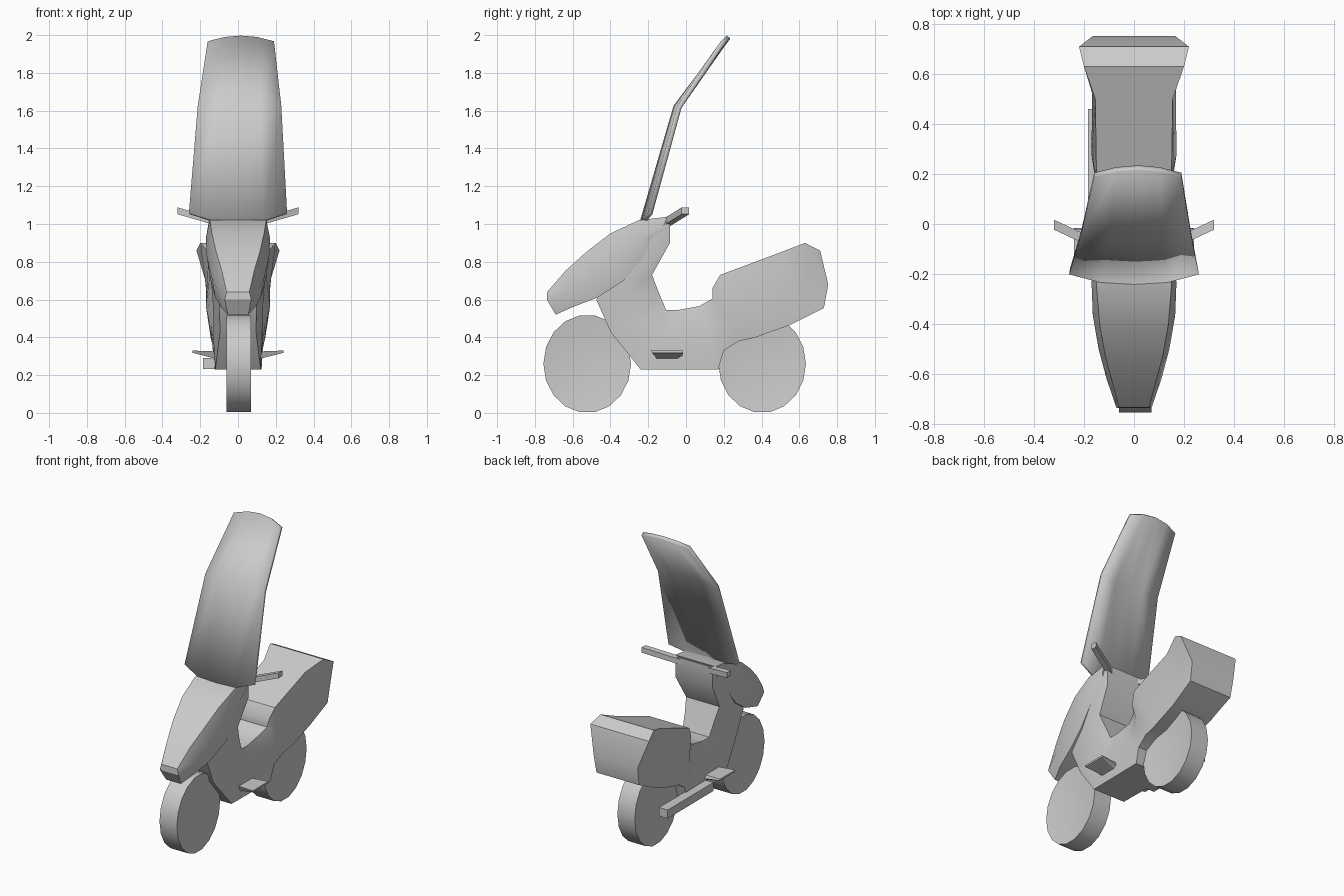
import bpy, bmesh
from math import sin, cos, pi
from mathutils import Vector

if "Cube" in bpy.data.objects:
    bpy.data.objects.remove(bpy.data.objects["Cube"])


def make(name, verts, faces):
    me = bpy.data.meshes.new(name)
    me.from_pydata([tuple(v) for v in verts], [], faces)
    bm = bmesh.new()
    bm.from_mesh(me)
    bmesh.ops.recalc_face_normals(bm, faces=bm.faces)
    bm.to_mesh(me)
    bm.free()
    ob = bpy.data.objects.new(name, me)
    bpy.context.collection.objects.link(ob)
    return ob


def bridge(count, n):
    return [(i*n + j, i*n + (j+1) % n, (i+1)*n + (j+1) % n, (i+1)*n + j)
            for i in range(count-1) for j in range(n)]


def loft(name, stations):
    """Hexagonal sections: upper edge, lower edge, three half widths, optional mid point."""
    verts = []
    for p, q, (wp, wm, wq), *mid in stations:
        m = mid[0] if mid else ((p[0]+q[0])/2, (p[1]+q[1])/2)
        half = [(wp, *p), (wm, *m), (wq, *q)]
        verts += half + [(-x, y, z) for x, y, z in reversed(half)]
    faces = bridge(len(stations), 6)
    for b in (0, 6*(len(stations)-1)):
        faces += [(b, b+1, b+4, b+5), (b+1, b+2, b+3, b+4)]
    return make(name, verts, faces)


def wheel(name, y):
    n = 18
    rings = [(-.05, .5), (-.065, 1), (.065, 1), (.05, .5)]
    verts = [(x + .005, y + .232*s*cos(2*pi*k/n), .26 + .26*s*sin(2*pi*k/n))
             for x, s in rings for k in range(n)]
    faces = bridge(4, n) + [tuple(range(n)), tuple(range(3*n, 4*n))]
    return make(name, verts, faces)


def bar(name, ends):
    """Four-sided bar between two end sections."""
    return make(name, [v for e in ends for v in e],
                bridge(2, len(ends[0])) + [tuple(range(len(ends[0]))),
                                           tuple(range(len(ends[0]), 2*len(ends[0])))])


# wheels
wheel("front_wheel", -.523)
wheel("rear_wheel", .403)

# leg shield, floor tunnel, seat and tail in one loft
loft("body", [
    ((-.085, 1.035), (-.25, 1.0), (.14, .15, .14)),
    ((-.085, .90), (-.30, .85), (.14, .16, .14)),
    ((-.18, .73), (-.40, .70), (.125, .145, .12)),
    ((-.145, .64), (-.475, .60), (.11, .135, .10)),
    ((-.105, .545), (-.40, .43), (.10, .13, .095)),
    ((-.04, .545), (-.24, .23), (.10, .13, .12)),
    ((.07, .565), (.17, .23), (.10, .135, .125)),
    ((.14, .605), (.20, .33), (.12, .145, .13)),
    ((.14, .66), (.28, .38), (.135, .16, .14)),
    ((.18, .73), (.37, .40), (.15, .17, .145)),
    ((.50, .85), (.55, .465), (.155, .168, .15)),
    ((.63, .90), (.65, .515), (.20, .175, .155)),
    ((.71, .86), (.73, .555), (.22, .165, .16), (.753, .68)),
])

# beak-shaped front fairing
loft("front_fairing", [
    ((-.735, .64), (-.69, .52), (.06, .07, .055), (-.737, .60)),
    ((-.64, .75), (-.60, .56), (.085, .11, .09)),
    ((-.53, .85), (-.47, .61), (.115, .142, .12)),
    ((-.40, .95), (-.33, .70), (.138, .165, .145)),
    ((-.25, 1.02), (-.22, .83), (.15, .17, .155)),
    ((-.10, 1.038), (-.13, .95), (.15, .155, .145)),
])

# curved tall windshield: centre y, z, edge y, z, half width, x shift
rows = [(-.235, 1.0, -.19, 1.055, .258, 0),
        (-.055, 1.62, -.035, 1.62, .22, .008),
        (.225, 1.99, .195, 1.96, .175, .015)]
verts = [(s + w*u, yc + (ye-yc)*u*u, zc + (ze-zc)*u*u)
         for yc, zc, ye, ze, w, s in rows for u in (-1, -.5, 0, .5, 1)]
shield = make("windshield", verts,
              [(i*5+j, i*5+j+1, i*5+j+6, i*5+j+5) for i in range(2) for j in range(4)])
mod = shield.modifiers.new("thickness", "SOLIDIFY")
mod.thickness = .025
mod.offset = 0

# handlebars and foot pegs on both sides
for side, s in (("left", -1), ("right", 1)):
    def square(x, y, z, r):
        return [(s*x, y+a*r, z+b*r) for a, b in ((-1, -.9), (1, -.9), (1, .9), (-1, .9))]
    bar(side + "_handlebar", [square(.08, -.115, 1.0, .02), square(.32, -.003, 1.07, .02)])
    bar(side + "_foot_peg", [
        [(s*.10, y, z) for y, z in ((-.15, .282), (-.05, .282), (-.02, .30), (-.03, .325), (-.17, .325))],
        [(s*.24, y, z) for y, z in ((-.18, .318), (-.02, .318), (-.015, .322), (-.02, .33), (-.185, .33))]])

# exhaust box on the left
bar("exhaust", [[(x, y, z) for x, z in ((-.185, .232), (-.12, .232), (-.12, .29), (-.185, .29))]
                for y in (-.03, .46)])

# smooth shading with sharp edges kept
for ob in bpy.context.collection.objects:
    ob.select_set(True)
    bpy.context.view_layer.objects.active = ob
bpy.ops.object.shade_smooth_by_angle(angle=pi/6)
